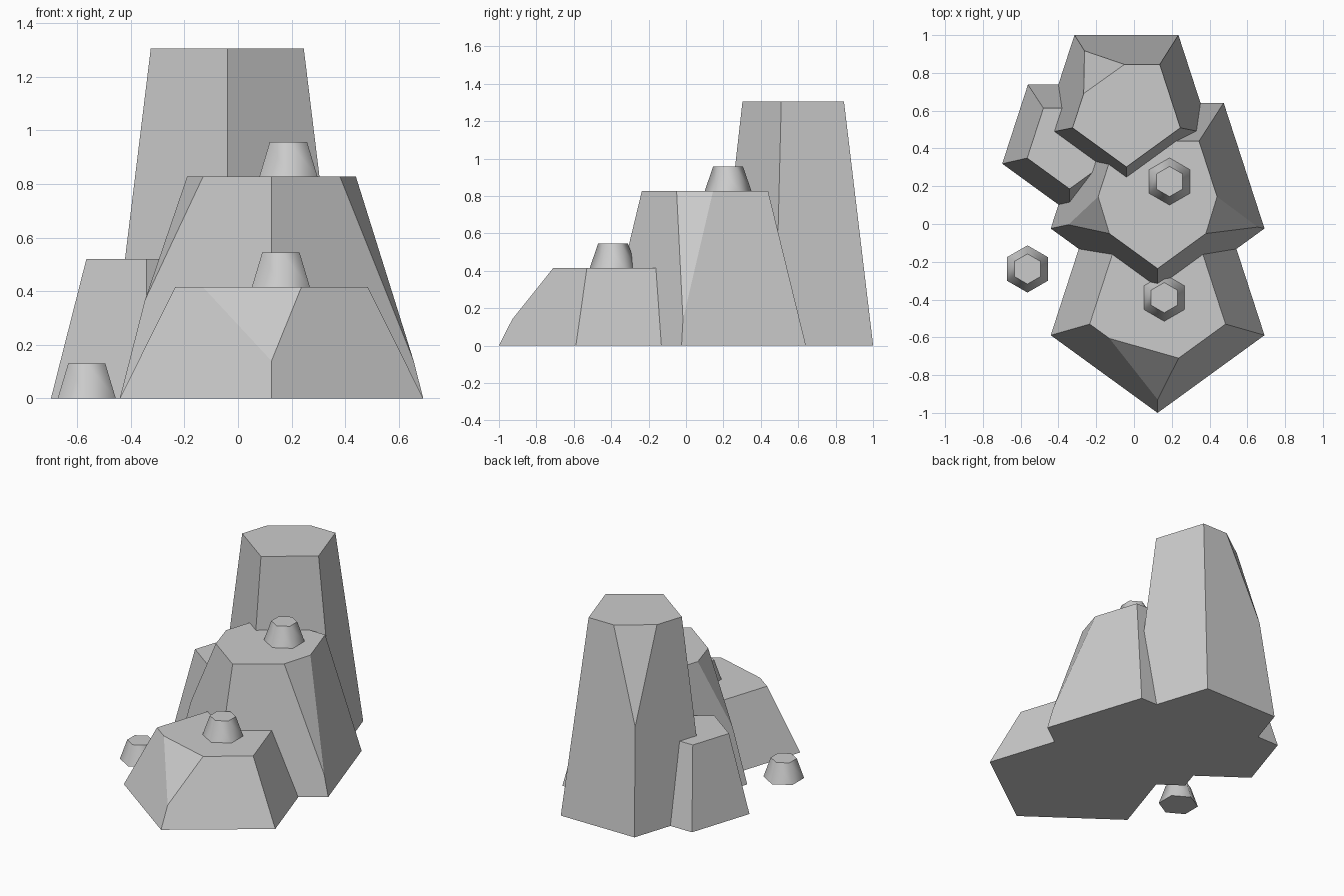
import bpy, bmesh
from math import radians, cos, sin, pi
from mathutils import Vector

if "Cube" in bpy.data.objects:
    bpy.data.objects.remove(bpy.data.objects["Cube"])


def make_object(name, bm):
    mesh = bpy.data.meshes.new(name)
    bm.to_mesh(mesh)
    bm.free()
    obj = bpy.data.objects.new(name, mesh)
    bpy.context.collection.objects.link(obj)
    return obj


def pentagon(x, y, z, r):
    # corner order: front, right, back right, back left, left
    return [Vector((x + r * cos(a), y + r * sin(a), z))
            for a in (-pi / 2 + 2 * pi * i / 5 for i in range(5))]


def rock(name, x, y_base, r_base, y_top, r_top, height, chips={}):
    """Tapered pentagonal rock; chips = {corner: (toward previous, toward next, tip z)}."""
    base = pentagon(x, y_base, 0, r_base)
    top = pentagon(x, y_top, height, r_top)
    points = list(base)
    for i in range(5):
        if i in chips:
            prev, nxt, tip = chips[i]
            points += [top[i].lerp(top[i - 1], prev),
                       top[i].lerp(top[(i + 1) % 5], nxt),
                       base[i].lerp(top[i], tip / height)]
        else:
            points.append(top[i])
    bm = bmesh.new()
    for p in points:
        bm.verts.new(p)
    bmesh.ops.convex_hull(bm, input=bm.verts[:])
    bmesh.ops.dissolve_limit(bm, angle_limit=radians(1), verts=bm.verts[:], edges=bm.edges[:])
    bmesh.ops.recalc_face_normals(bm, faces=bm.faces[:])
    return make_object(name, bm)


# Rocks, stepping up from front to back
rock("front_rock", 0.125, -0.405, 0.595, -0.413, 0.378, 0.415, {0: (0.71, 0.31, 0.14)})
rock("middle_rock", 0.125, 0.16, 0.595, 0.137, 0.373, 0.827,
     {1: (0.28, 0.295, 0.14), 4: (0.295, 0.28, 0.365)})
rock("tall_rock", -0.04, 0.622, 0.468, 0.602, 0.30, 1.305, {3: (0.47, 0.46, 0.70)})
rock("side_rock", -0.341, 0.435, 0.375, 0.422, 0.236, 0.52)

# Small six-sided barnacles
for name, x, y, z in (("front_barnacle", 0.16, -0.39, 0.415),
                      ("middle_barnacle", 0.188, 0.225, 0.827),
                      ("ground_barnacle", -0.564, -0.238, 0.0)):
    bpy.ops.mesh.primitive_cone_add(vertices=6, radius1=0.125, radius2=0.08, depth=0.13,
                                    location=(x, y, z + 0.065))
    bpy.context.object.name = name
    bpy.ops.object.shade_smooth_by_angle(angle=radians(62))
